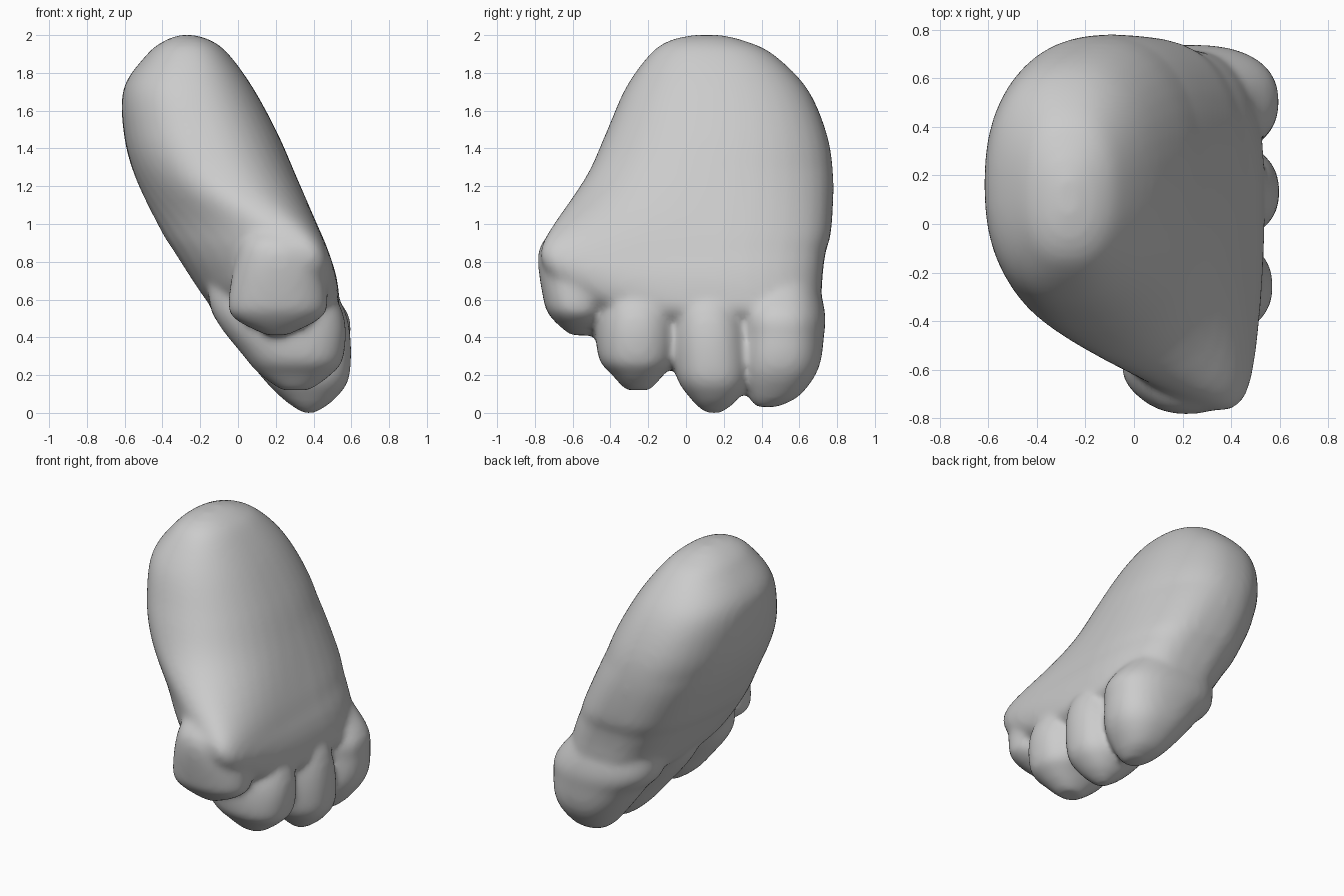
import bpy, bmesh, math

SIDES = 40
STEPS = 5


def spline(levels):
    """Catmull-Rom in-between levels for a smooth skin."""
    out = []
    for i in range(len(levels) - 1):
        p = [levels[max(0, min(len(levels) - 1, i + k))] for k in (-1, 0, 1, 2)]
        for s in range(STEPS):
            t = s / STEPS
            out.append([0.5 * (2 * b + (c - a) * t + (2 * a - 5 * b + 4 * c - d) * t * t
                               + (3 * b - a - 3 * c + d) * t ** 3)
                        for a, b, c, d in zip(*p)])
    return out + [list(levels[-1])]


def loft(bm, levels, is_palm=False):
    """Skin superellipse levels given as (z, x_min, x_max, y_min, y_max)."""
    rings = []
    for z, x0, x1, y0, y1 in spline(levels):
        # the palm leans forward into the thumb and gets squarer at the back
        lean = 0.28 * math.exp(-((z - 0.88) / 0.28) ** 2) if is_palm else 0
        back = 2.3 + 0.7 * min(1, max(0, (1.3 - z) / 0.5)) if is_palm else 2.3
        ring = []
        for i in range(SIDES):
            a = 2 * math.pi * i / SIDES
            c, s = math.cos(a), math.sin(a)
            n = back if s > 0 else 2.3
            px = math.copysign(abs(c) ** (2 / n), c)
            py = math.copysign(abs(s) ** (2 / n), s)
            t = lean * max(0, -py) ** 2
            x = (x0 + x1) / 2 + px * (1 - t) * (x1 - x0) / 2 + t
            ring.append(bm.verts.new((x, (y0 + y1) / 2 + py * (y1 - y0) / 2, z)))
        rings.append(ring)
    for a, b in zip(rings, rings[1:]):
        for i in range(SIDES):
            j = (i + 1) % SIDES
            bm.faces.new((a[i], b[i], b[j], a[j]))
    bm.faces.new(rings[0])
    bm.faces.new(rings[-1][::-1])


# slanted palm, from the rounded top to the base of the fingers
palm = [
    (2.00, -0.31, -0.23, 0.03, 0.19),
    (1.97, -0.39, -0.14, -0.09, 0.31),
    (1.90, -0.48, -0.05, -0.19, 0.46),
    (1.72, -0.605, 0.08, -0.32, 0.64),
    (1.48, -0.605, 0.21, -0.425, 0.745),
    (1.25, -0.545, 0.31, -0.53, 0.78),
    (0.97, -0.41, 0.43, -0.72, 0.77),
    (0.85, -0.335, 0.475, -0.77, 0.74),
    (0.74, -0.265, 0.515, -0.74, 0.725),
    (0.62, -0.185, 0.535, -0.64, 0.715),
    (0.52, -0.10, 0.52, -0.44, 0.68),
    (0.36, 0.10, 0.34, -0.28, 0.56),
]

# four stubby fingers, front to back
thumb = [(1.02, 0.06, 0.30, -0.60, -0.30), (0.88, 0.00, 0.43, -0.775, -0.33),
         (0.60, -0.05, 0.475, -0.755, -0.40), (0.50, -0.02, 0.435, -0.71, -0.43),
         (0.41, 0.15, 0.26, -0.61, -0.50)]
finger_a = [(0.85, -0.15, 0.34, -0.36, -0.16), (0.55, -0.145, 0.55, -0.47, -0.04),
            (0.30, 0.03, 0.56, -0.465, -0.05), (0.20, 0.12, 0.49, -0.39, -0.12),
            (0.12, 0.23, 0.38, -0.32, -0.19)]
finger_b = [(0.85, -0.15, 0.34, 0.03, 0.20), (0.55, -0.145, 0.565, -0.09, 0.33),
            (0.22, 0.10, 0.595, -0.06, 0.34), (0.08, 0.23, 0.52, 0.02, 0.28),
            (0.00, 0.34, 0.41, 0.10, 0.19)]
finger_c = [(0.95, -0.10, 0.20, 0.45, 0.62), (0.57, -0.15, 0.555, 0.28, 0.73),
            (0.40, -0.03, 0.595, 0.28, 0.73), (0.23, 0.10, 0.58, 0.29, 0.70),
            (0.09, 0.22, 0.49, 0.33, 0.60), (0.03, 0.31, 0.42, 0.37, 0.48)]

mesh = bpy.data.meshes.new("cartoon_paw")
bm = bmesh.new()
loft(bm, palm, is_palm=True)
for finger in (thumb, finger_a, finger_b, finger_c):
    loft(bm, finger)
bmesh.ops.recalc_face_normals(bm, faces=bm.faces)
bm.to_mesh(mesh)
bm.free()
paw = bpy.data.objects.new("cartoon_paw", mesh)
bpy.context.collection.objects.link(paw)

# fuse the parts into one skin and soften the joins
fuse = paw.modifiers.new("fuse", 'REMESH')
fuse.mode = 'VOXEL'
fuse.voxel_size = 0.02
fuse.use_smooth_shade = True
soft = paw.modifiers.new("soften", 'SMOOTH')
soft.factor = 0.5
soft.iterations = 12
